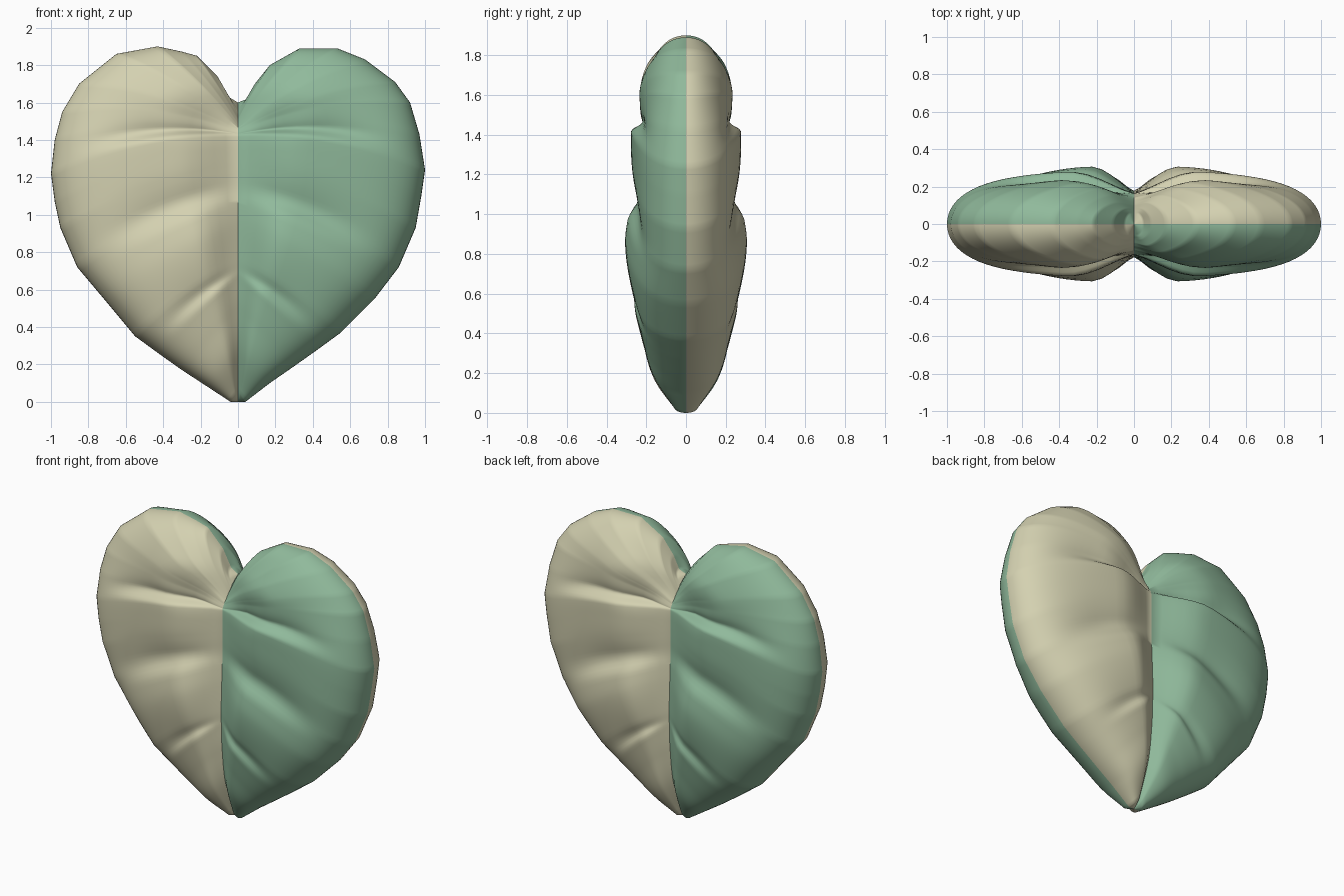
import bpy, bmesh, math

if "Cube" in bpy.data.objects:
    bpy.data.objects.remove(bpy.data.objects["Cube"])

# One row per rib fanning from the centre seam to the rim:
# (rim x, rim z) right side
RIM_R = [(0, 1.6), (.05, 1.62), (.09, 1.70), (.17, 1.80), (.33, 1.89), (.53, 1.89),
         (.68, 1.83), (.84, 1.71), (.92, 1.6), (.97, 1.43), (1, 1.24), (.98, 1.1),
         (.95, .93), (.86, .72), (.73, .55), (.55, .37), (.42, .275), (.3, .19),
         (.17, .1), (.04, 0), (0, 0)]
# left side (mirrored x)
RIM_L = [(0, 1.6), (.05, 1.63), (.11, 1.74), (.22, 1.85), (.3, 1.872), (.43, 1.9),
         (.65, 1.86), (.85, 1.70), (.94, 1.55), (.98, 1.40), (1, 1.22), (.98, 1.07),
         (.95, .93), (.86, .72), (.7, .53), (.55, .35), (.42, .255), (.3, .17),
         (.17, .085), (.04, 0), (0, 0)]
# (seam z, seam depth, lobe depth)
RIBS = [(1.6, 0, 0), (1.56, .055, .06), (1.53, .08, .085), (1.51, .1, .12), (1.49, .115, .16),
        (1.475, .125, .2), (1.465, .135, .235), (1.455, .14, .255), (1.448, .145, .26),
        (1.435, .15, .27), (1.42, .15, .28), (1.35, .15, .282), (1.25, .15, .285),
        (1.12, .15, .285), (.95, .155, .31), (.76, .165, .29), (.66, .165, .26),
        (.5, .16, .225), (.28, .13, .175), (.06, .05, .065), (0, 0, 0)]
# folds: (row, depth, spread, u where it starts at full depth)
FOLDS = [(10, .07, 1.2, .22), (13.4, .06, .8, .3), (16, .045, .6, .3)]
SUB, NU = 8, 24


def smooth(a, b, v):
    v = min(1, max(0, (v - a) / (b - a)))
    return v * v * (3 - 2 * v)


def sample(table, t, linear=False):
    # straight or Catmull-Rom interpolation between rows
    i = min(int(t), len(table) - 2)
    f = t - i
    if linear:
        return [a + (b - a) * f for a, b in zip(table[i], table[i + 1])]
    p = [table[min(max(i + k, 0), len(table) - 1)] for k in (-1, 0, 1, 2)]
    return [b + .5 * f * (c - a + f * (2 * a - 5 * b + 4 * c - d + f * (3 * (b - c) + d - a)))
            for a, b, c, d in zip(*p)]


def point(rim, t, u):
    x, z = sample(rim, t, True)
    sz, seam, lobe = sample(RIBS, t)
    pz = sz + (z - sz) * u + .25 * x * u * (1 - u)
    low = smooth(7, 11, t)                  # 0 in the upper lobe, 1 below it
    h = seam + (lobe - seam) * smooth(-.08, .5 - .17 * low, u)
    h *= 1 - .14 * smooth(.3, 1, u)
    for row, depth, spread, start in FOLDS:
        d = row - t
        if d > 0:
            mask = smooth(0, start, u) * (1 - smooth(.45, .95, u))
            h -= depth * mask * smooth(0, .8, d) * math.exp(-max(0, d - .4) / spread)
    h = max(h, 0) * math.sqrt(max(0, 1 - u ** (3.6 + 2.6 * low)))
    return x * u, h, max(pz, 0)


def material(name, rgb):
    m = bpy.data.materials.new(name)
    m.diffuse_color = (*rgb, 1)
    m.use_nodes = True
    m.node_tree.nodes["Principled BSDF"].inputs["Base Color"].default_value = m.diffuse_color
    return m


# Heart: four puffed quarters welded together
bm = bmesh.new()
nt = (len(RIBS) - 1) * SUB
for sx, rim in ((1, RIM_R), (-1, RIM_L)):
    for sy in (-1, 1):
        grid = []
        for i in range(nt + 1):
            row = []
            for j in range(NU + 1):
                x, y, z = point(rim, i / SUB, math.sin(math.pi / 2 * j / NU))
                row.append(bm.verts.new((sx * max(x, 0), sy * y, z)))
            grid.append(row)
        for i in range(nt):
            for j in range(NU):
                q = [grid[i][j], grid[i + 1][j], grid[i + 1][j + 1], grid[i][j + 1]]
                if sx * sy > 0:
                    q.reverse()
                f = bm.faces.new(q)
                # alternate colours by quarter
                f.material_index = 0 if sx * sy > 0 else 1
bmesh.ops.remove_doubles(bm, verts=bm.verts, dist=.0008)
bmesh.ops.recalc_face_normals(bm, faces=bm.faces)
mesh = bpy.data.meshes.new("heart")
bm.to_mesh(mesh)
bm.free()
mesh.materials.append(material("cream", (.66, .64, .44)))
mesh.materials.append(material("sage_green", (.28, .49, .33)))
heart = bpy.data.objects.new("heart", mesh)
bpy.context.collection.objects.link(heart)
bpy.context.view_layer.objects.active = heart
heart.select_set(True)
bpy.ops.object.shade_smooth_by_angle(angle=math.radians(50))
